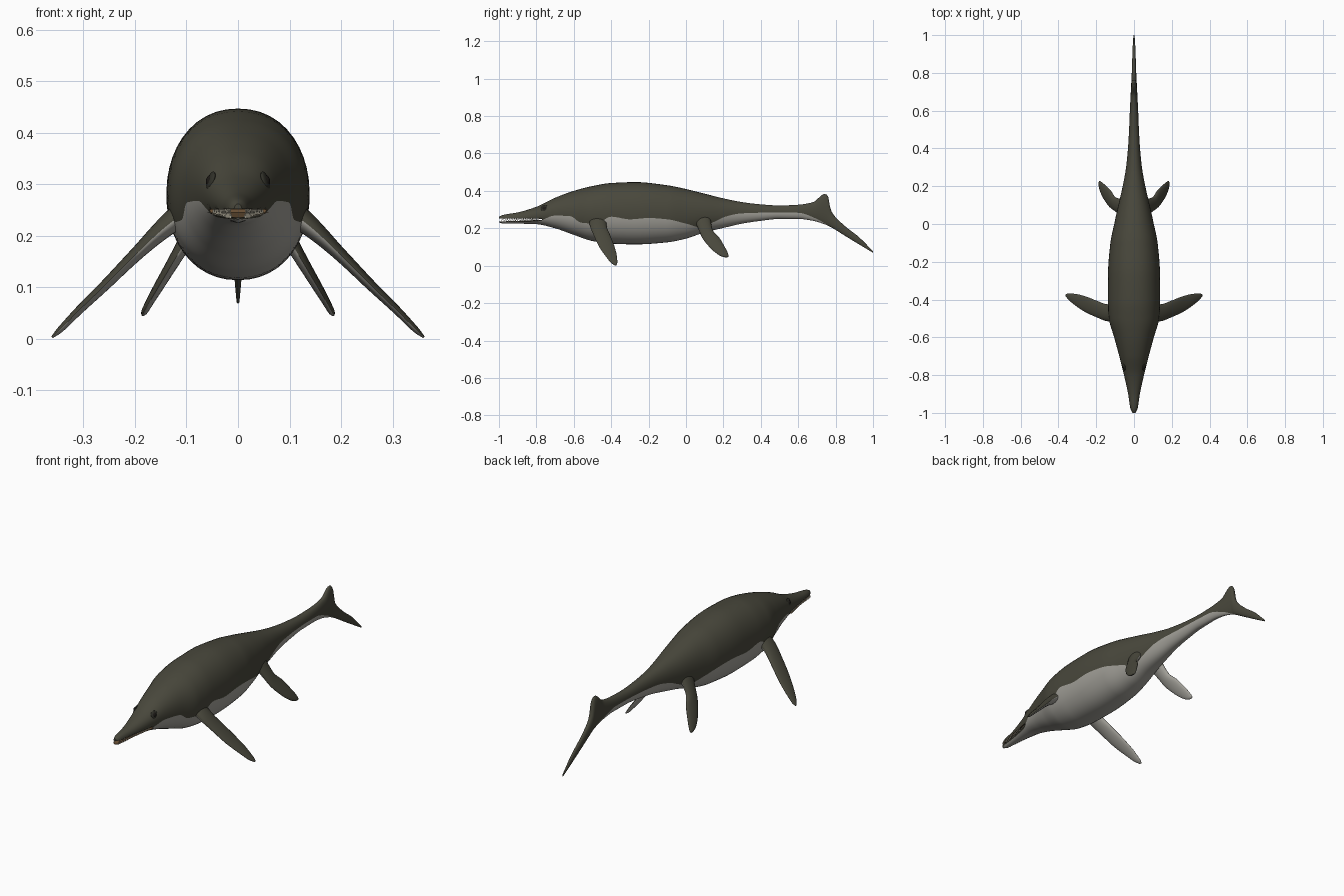
import bpy, bmesh, math
from mathutils import Vector, Matrix

cube = bpy.data.objects.get("Cube")
if cube:
    bpy.data.objects.remove(cube, do_unlink=True)


def material(name, colour):
    mat = bpy.data.materials.new(name)
    mat.use_nodes = True
    mat.diffuse_color = (*colour, 1)
    mat.node_tree.nodes["Principled BSDF"].inputs["Base Color"].default_value = (*colour, 1)
    return mat


HIDE = material("dark olive hide", (.066, .064, .045))
BELLY = material("pale grey belly", (.36, .35, .315))
MOUTH = material("brown mouth", (.16, .09, .04))
TOOTH = material("ivory tooth", (.6, .56, .44))
RIM = material("eyelid", (.03, .03, .022))
EYE = material("eye", (.012, .01, .008))

# Body stations: y, top, bottom, half width
BODY = [
    (-1, .262, .232, .008), (-.98, .271, .226, .018), (-.9, .285, .225, .031),
    (-.8, .315, .222, .053), (-.7, .363, .2, .078), (-.6, .4, .165, .105),
    (-.5, .426, .132, .133), (-.4, .442, .118, .139), (-.27, .447, .114, .138),
    (-.1, .43, .125, .125), (0, .41, .145, .105), (.1, .385, .178, .083),
    (.2, .36, .202, .06), (.3, .34, .225, .042), (.4, .328, .24, .032),
    (.5, .322, .25, .026), (.6, .326, .25, .022), (.68, .34, .24, .018),
    (.74, .383, .222, .015), (.757, .378, .215, .014), (.775, .295, .206, .013),
    (.85, .212, .16, .01), (.92, .157, .117, .008), (1, .078, .069, .003),
]
# Edge between back and belly colours: y, z
LINE = [
    (-1, .232), (-.8, .236), (-.7, .268), (-.62, .265), (-.56, .23), (-.48, .225),
    (-.4, .262), (-.3, .248), (-.2, .255), (-.1, .248), (0, .225), (.08, .205),
    (.14, .23), (.22, .265), (.3, .28), (.5, .285), (.6, .283), (.7, .25),
    (.76, .215), (1, .05),
]
POWER = 2.15
UPPER, LOWER = 12, 10
JAW_END = -.77


def spline(rows, s):
    """Monotone cubic through rows keyed by their first value."""
    k = 0
    while k < len(rows) - 2 and s > rows[k + 1][0]:
        k += 1

    def slope(i, c):
        return (rows[i + 1][c] - rows[i][c]) / (rows[i + 1][0] - rows[i][0])

    def tangent(i, c):
        if i == 0:
            return slope(0, c)
        if i == len(rows) - 1:
            return slope(i - 1, c)
        a, b = slope(i - 1, c), slope(i, c)
        return 2 * a * b / (a + b) if a * b > 0 else 0

    span = rows[k + 1][0] - rows[k][0]
    t = (s - rows[k][0]) / span
    ease = t * t * (3 - 2 * t)
    out = []
    for c in range(1, len(rows[0])):
        p, q = rows[k][c], rows[k + 1][c]
        bend = t * (1 - t) * span * ((1 - t) * tangent(k, c) - t * tangent(k + 1, c))
        out.append(p + (q - p) * ease + bend)
    return out


def signed_pow(v, e):
    return math.copysign(abs(v) ** e, v)


def clamp(v, lo, hi):
    return max(lo, min(hi, v))


def body_ring(y, lo=-9, hi=9):
    """Cross-section with one vertex pinned on each side of the colour edge."""
    top, bottom, w = spline(BODY, y)
    mid, h = (top + bottom) / 2, (top - bottom) / 2
    t = clamp((spline(LINE, y)[0] - mid) / h, -.96, .96)
    split = math.acos(signed_pow(t, POWER / 2))
    angles = [split * i / UPPER for i in range(UPPER)]
    angles += [split + (math.pi - split) * i / LOWER for i in range(LOWER + 1)]
    half = []
    for a in angles:
        z = mid + h * signed_pow(math.cos(a), 2 / POWER)
        half.append(Vector((w * abs(math.sin(a)) ** (2 / POWER), y, clamp(z, lo, hi))))
    return half + [Vector((-p.x, p.y, p.z)) for p in half[-2:0:-1]]


def finish(name, bm, mats):
    bmesh.ops.recalc_face_normals(bm, faces=bm.faces)
    mesh = bpy.data.meshes.new(name)
    bm.to_mesh(mesh)
    bm.free()
    for m in mats:
        mesh.materials.append(m)
    obj = bpy.data.objects.new(name, mesh)
    bpy.context.collection.objects.link(obj)
    bpy.ops.object.select_all(action='DESELECT')
    obj.select_set(True)
    bpy.context.view_layer.objects.active = obj
    bpy.ops.object.shade_smooth_by_angle(angle=math.radians(50))
    return obj


def loft(name, rings, mats, rule, first_cap=0):
    bm = bmesh.new()
    verts = [[bm.verts.new(p) for p in r] for r in rings]
    n = len(rings[0])
    for i in range(len(rings) - 1):
        for j in range(n):
            k = (j + 1) % n
            f = bm.faces.new((verts[i][j], verts[i][k], verts[i + 1][k], verts[i + 1][j]))
            f.material_index = rule(f, j)
    bm.faces.new(verts[0]).material_index = first_cap
    bm.faces.new(verts[-1])
    return finish(name, bm, mats)


def hide_rule(face, j):
    pale = UPPER <= j < UPPER + 2 * LOWER
    return int(pale and face.calc_center_median().y < .76)


def steps(a, b, n):
    return [a + (b - a) * i / n for i in range(n + 1)]


# Body with tail fluke
SKIN = [HIDE, BELLY, MOUTH]
loft("body", [body_ring(y) for y in steps(JAW_END, 1, 200)], SKIN, hide_rule, 2)


# Jaws, split along a narrow mouth gap
def gap(y):
    t = (y + 1) / (JAW_END + 1)
    return .244 + .004 * t, .008 - .005 * t


for name, sign in (("upper_jaw", 1), ("lower_jaw", -1)):
    rings = []
    for y in steps(-1, JAW_END, 36):
        z, g = gap(y)
        rings.append(body_ring(y, lo=z + g) if sign > 0 else body_ring(y, hi=z - g))
    jaw = loft(name, rings, SKIN, hide_rule)
    for p in jaw.data.polygons:
        if p.normal.z * sign < -.95:
            p.material_index = 2

# Teeth along both jaws
bm = bmesh.new()
for i, y in enumerate(steps(-.985, -.79, 32)):
    z, g = gap(y)
    sign = 1 if i % 2 else -1
    for side in (1, -1):
        place = Matrix.Translation((side * .86 * spline(BODY, y)[2], y, z + sign * (g - .004)))
        if sign > 0:
            place = place @ Matrix.Rotation(math.pi, 4, 'X')
        bmesh.ops.create_cone(bm, cap_ends=True, segments=6, radius1=.0035, radius2=0,
                              depth=.013, matrix=place)
finish("teeth", bm, [TOOTH])

# Flipper stations: step, x, z, leading y, trailing y, half thickness
FRONT = [
    (0, .08, .262, -.52, -.42, .03), (1, .14, .218, -.515, -.425, .02),
    (2, .2, .162, -.493, -.405, .013), (3, .26, .102, -.465, -.382, .01),
    (4, .31, .054, -.432, -.37, .008), (5, .345, .018, -.403, -.367, .006),
    (6, .361, .003, -.383, -.372, .002),
]
REAR = [
    (0, .06, .255, .04, .13, .022), (1, .1, .192, .068, .142, .015),
    (2, .125, .15, .086, .178, .012), (3, .15, .108, .118, .203, .01),
    (4, .17, .074, .152, .221, .008), (5, .182, .052, .186, .228, .006),
    (6, .186, .045, .208, .223, .002),
]


def flipper(name, rows, side):
    run = Vector((rows[-1][1] - rows[1][1], rows[-1][2] - rows[1][2])).normalized()
    rings = []
    for s in steps(0, 6, 30):
        x, z, lead, trail, thick = spline(rows, s)
        ring = []
        for a in steps(0, math.tau, 20)[:-1]:
            off = thick * math.sin(a)
            y = (lead + trail) / 2 + (trail - lead) / 2 * math.cos(a)
            ring.append(Vector((side * (x - run.y * off), y, z + run.x * off)))
        rings.append(ring)
    loft(name, rings, [HIDE, BELLY], lambda f, j: int(j >= 10))


for label, side in (("left", 1), ("right", -1)):
    flipper("front_flipper_" + label, FRONT, side)
    flipper("rear_flipper_" + label, REAR, side)
    # Eye with raised lid, facing outward and a little up
    spot = Matrix.Translation((side * .053, -.757, .307))
    turn = Vector((side, -.25, .35)).to_track_quat('Z', 'Y').to_matrix().to_4x4()
    for part, radius, depth, mat in (("eyelid_", .019, .006, RIM), ("eye_", .012, .009, EYE)):
        bm = bmesh.new()
        bmesh.ops.create_uvsphere(bm, u_segments=20, v_segments=12, radius=1,
                                  matrix=spot @ turn @ Matrix.Diagonal((radius, radius, depth, 1)))
        finish(part + label, bm, [mat])
